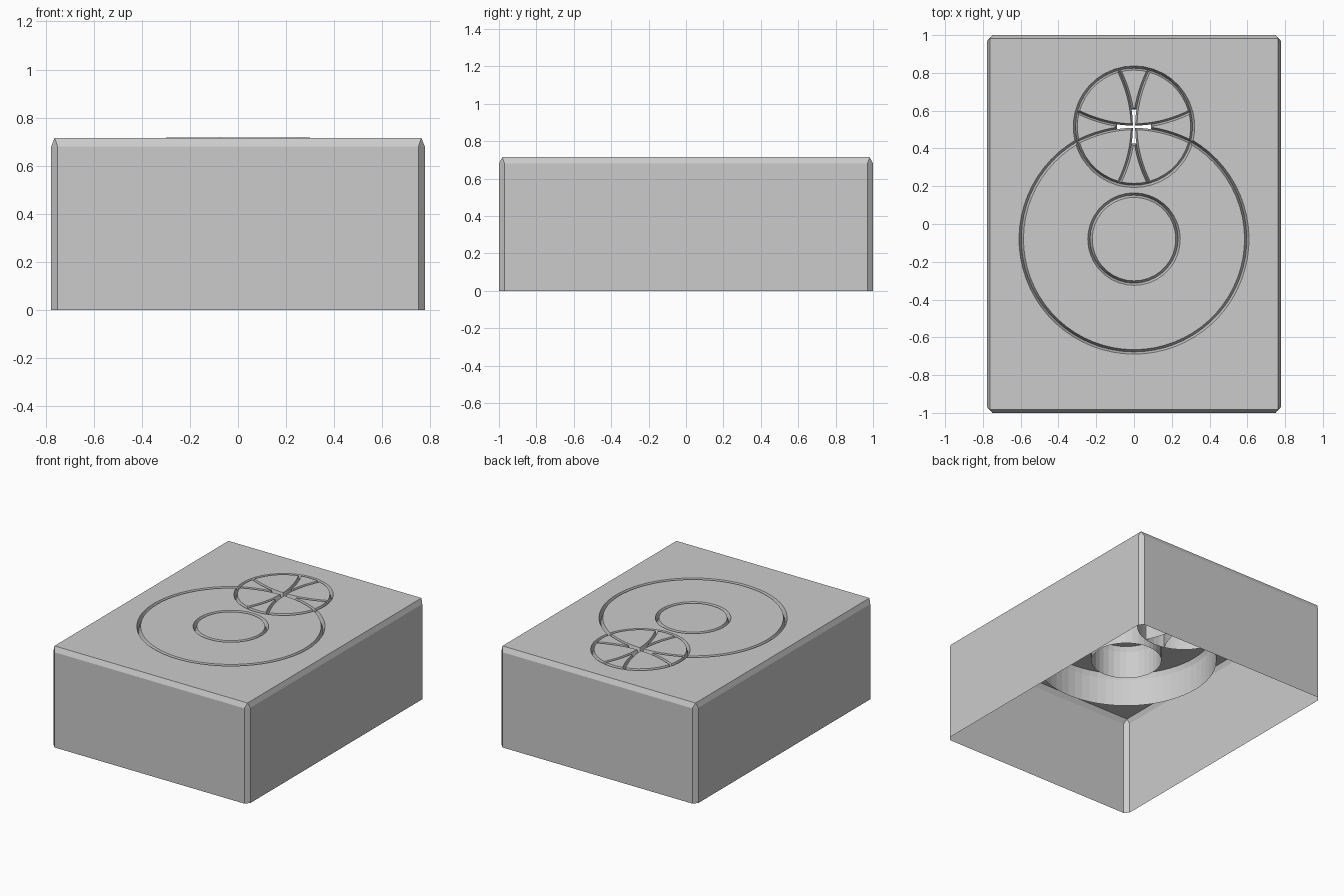
import bpy, bmesh
from math import sin, cos, pi, atan2, sqrt
from mathutils import Vector

if "Cube" in bpy.data.objects:
    bpy.data.objects.remove(bpy.data.objects["Cube"])

TOP, EDGE_Z, WALL_Z = 0.715, 0.68, 0.48
RING_C, RING_R, HUB_R = Vector((0, -0.08)), 0.597, 0.233
BALL_C, BALL_R = Vector((0, 0.515)), 0.31


def arc(c, r, a0, a1, n):
    return [c + Vector((cos(a), sin(a))) * r
            for a in (a0 + (a1 - a0) * i / n for i in range(n + 1))]


def inset(pts, w):
    """Offset a loop to its left (the material side) with mitred corners."""
    out = []
    for i, p in enumerate(pts):
        d0 = (p - pts[i - 1]).normalized()
        d1 = (pts[(i + 1) % len(pts)] - p).normalized()
        n0, n1 = Vector((-d0.y, d0.x)), Vector((-d1.y, d1.x))
        out.append(p + (n0 + n1) * (w / (1 + n0.dot(n1))))
    return out


def shell(name, loops, top=TOP):
    """Bottomless shell; each loop is (outline, top outline, wall bottom z)."""
    bm = bmesh.new()
    rim = []
    for outline, upper, low in loops:
        rows = [[bm.verts.new((p.x, p.y, z)) for p in pts]
                for pts, z in ((outline, low), (outline, EDGE_Z), (upper, top))]
        n = len(outline)
        for a, b in zip(rows, rows[1:]):
            for i in range(n):
                j = (i + 1) % n
                bm.faces.new((a[i], a[j], b[j], b[i]))
        rim += rows[2]
    bmesh.ops.remove_doubles(bm, verts=bm.verts[:], dist=1e-5)
    edges = [e for e in bm.edges if e.is_boundary
             and all(abs(v.co.z - top) < 1e-5 for v in e.verts)]
    made = bmesh.ops.triangle_fill(bm, edges=edges, use_beauty=True, normal=(0, 0, 1))
    for f in made["geom"]:
        if isinstance(f, bmesh.types.BMFace):
            f.normal_update()
            if f.normal.z < 0:
                f.normal_flip()
    me = bpy.data.meshes.new(name)
    bm.to_mesh(me)
    bm.free()
    ob = bpy.data.objects.new(name, me)
    bpy.context.collection.objects.link(ob)
    return ob


def grooved(pts, w=0.012):
    return (pts, inset(pts, w), WALL_Z)


# where the large ring and the small medallion cross
d = BALL_C.y - RING_C.y
a = (RING_R ** 2 - BALL_R ** 2 + d * d) / (2 * d)
h = sqrt(RING_R ** 2 - a * a)
ring_a = atan2(a, h)
ball_a = atan2(a - d, h)

# large ring arc outside the medallion, counter-clockwise from left to right
big = arc(RING_C, RING_R, pi - ring_a, 2 * pi + ring_a, 56)
outer_ball = arc(BALL_C, BALL_R, ball_a, pi - ball_a, 22)
inner_ball = arc(BALL_C, BALL_R, ball_a, -pi - ball_a, 18)

# box body: chamfered corners that taper to a sharp top corner
box, box_top = [], []
for sx, sy in ((1, -1), (1, 1), (-1, 1), (-1, -1)):
    pair = [Vector((sx * 0.75, sy * 1.0)), Vector((sx * 0.777, sy * 0.97))]
    box += pair if sx * sy < 0 else pair[::-1]
    box_top += [Vector((sx * 0.763, sy * 0.982))] * 2
hole = (big + outer_ball[1:-1])[::-1]
shell("box_body", [(box, box_top, 0.0), grooved(hole)])

# ring panel, notched by the medallion, and its central disc
hub = arc(RING_C, HUB_R, 0, 2 * pi, 36)[:-1]
shell("ring_panel", [grooved(big + inner_ball[1:-1]), grooved(hub[::-1])])
shell("centre_disc", [grooved(hub)])


# medallion: four curved quarters and four flared petals
def flare(t):
    return 0.006 + 0.82 * t * t


ts = [0.006 + 0.294 * i / 9 for i in range(10)]
curve = [Vector((t, flare(t))) for t in ts]
a0 = atan2(curve[-1].y, curve[-1].x)
quarter = (curve + arc(Vector((0, 0)), BALL_R, a0, pi / 2 - a0, 7)[1:-1]
           + [Vector((p.y, p.x)) for p in curve[:0:-1]])
side = [Vector((t, flare(t))) for t in [0.09 + 0.21 * i / 7 for i in range(8)]]
petal = ([Vector((p.x, -p.y)) for p in side]
         + arc(Vector((0, 0)), BALL_R, -a0, a0, 4)[1:-1] + side[::-1])


def turned(pts, k):
    c, s = (1, 0, -1, 0)[k], (0, 1, 0, -1)[k]
    return [BALL_C + Vector((p.x * c - p.y * s, p.x * s + p.y * c)) for p in pts]


for k in range(4):
    shell(f"medallion_quarter_{k + 1}", [grooved(turned(quarter, k), 0.01)], TOP + 0.002)
    shell(f"medallion_petal_{k + 1}", [grooved(turned(petal, k), 0.01)], TOP + 0.002)
